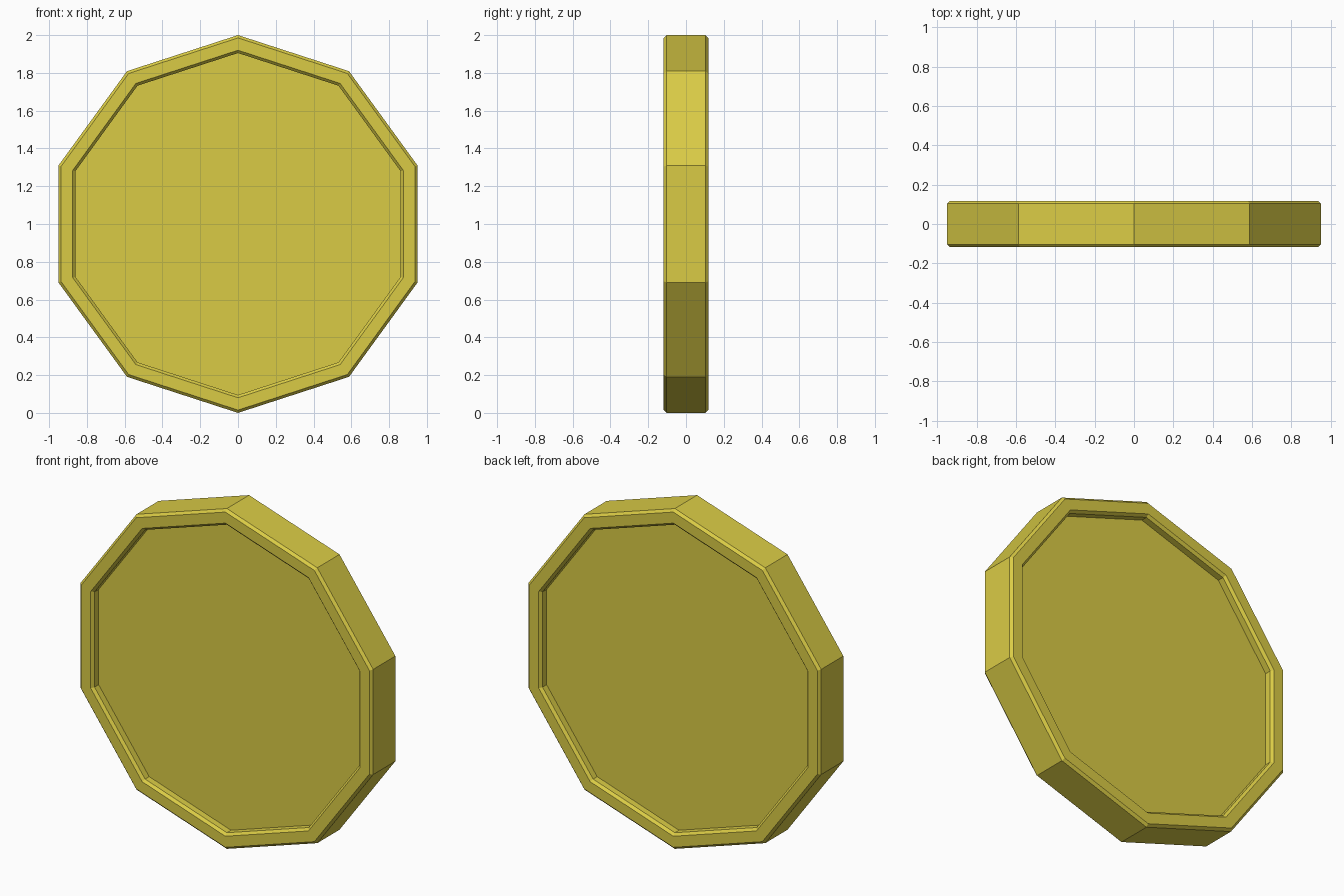
import bpy, bmesh, math

if "Cube" in bpy.data.objects:
    bpy.data.objects.remove(bpy.data.objects["Cube"])

SIDES = 10

# Half profile as (radius, depth): outer wall, bevelled rim, recessed face
half = [(1.0, 0.103), (0.985, 0.118), (0.92, 0.118), (0.905, 0.103), (0.905, 0.065)]
profile = [(r, d) for r, d in reversed(half)] + [(r, -d) for r, d in half]

# Lathe the profile around the y axis into a ten-sided disc
bm = bmesh.new()
rings = []
for r, y in profile:
    ring = []
    for i in range(SIDES):
        a = math.pi / 2 + i * 2 * math.pi / SIDES
        ring.append(bm.verts.new((r * math.cos(a), y, 1 + r * math.sin(a))))
    rings.append(ring)
for lower, upper in zip(rings, rings[1:]):
    for i in range(SIDES):
        j = (i + 1) % SIDES
        bm.faces.new((lower[i], lower[j], upper[j], upper[i]))

# Recessed faces on both sides
bm.faces.new(rings[0])
bm.faces.new(rings[-1])
bmesh.ops.recalc_face_normals(bm, faces=bm.faces[:])

mesh = bpy.data.meshes.new("coin")
bm.to_mesh(mesh)
bm.free()
coin = bpy.data.objects.new("coin", mesh)
bpy.context.collection.objects.link(coin)

# Gold colour
gold = bpy.data.materials.new("gold")
gold.diffuse_color = (0.70, 0.60, 0.06, 1)
gold.use_nodes = True
gold.node_tree.nodes["Principled BSDF"].inputs["Base Color"].default_value = gold.diffuse_color
mesh.materials.append(gold)
